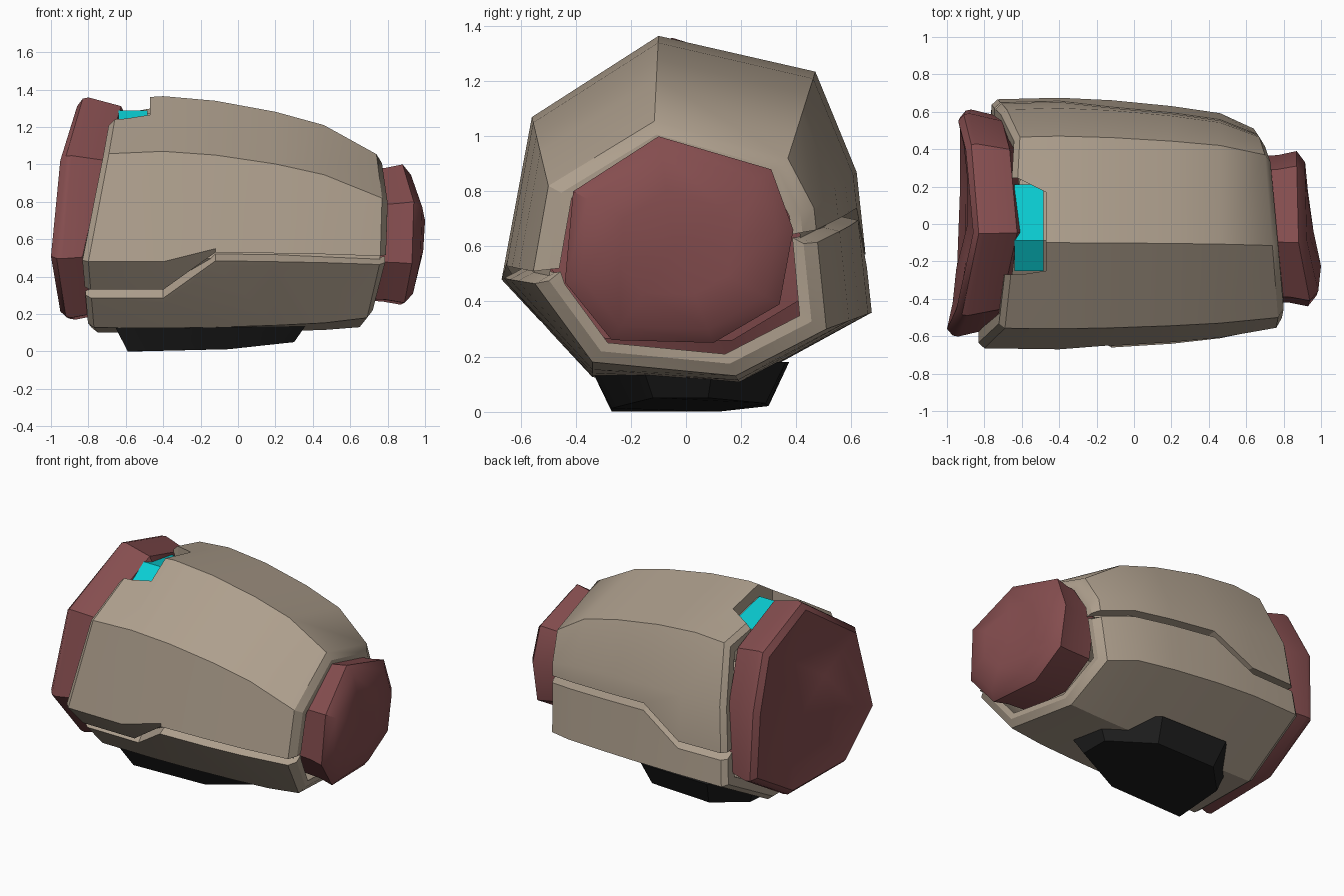
import bpy, bmesh
from mathutils import Vector

if "Cube" in bpy.data.objects:
    bpy.data.objects.remove(bpy.data.objects["Cube"])

def mat(name, c):
    m = bpy.data.materials.new(name)
    m.diffuse_color = (*c, 1)
    m.use_nodes = True
    m.node_tree.nodes["Principled BSDF"].inputs["Base Color"].default_value = m.diffuse_color
    return m

TAN = mat("tan", (0.42, 0.345, 0.265))
RED = mat("dull_red", (0.235, 0.075, 0.078))
BLACK = mat("black", (0.013, 0.013, 0.013))
CYAN = mat("cyan", (0.003, 0.62, 0.66))

def make(name, verts, faces, m, angle=0.52):
    me = bpy.data.meshes.new(name)
    me.from_pydata([tuple(v) for v in verts], [], faces)
    bm = bmesh.new()
    bm.from_mesh(me)
    bmesh.ops.recalc_face_normals(bm, faces=bm.faces)
    bm.to_mesh(me)
    bm.free()
    o = bpy.data.objects.new(name, me)
    bpy.context.collection.objects.link(o)
    me.materials.append(m)
    if angle:
        bpy.ops.object.select_all(action='DESELECT')
        o.select_set(True)
        bpy.context.view_layer.objects.active = o
        bpy.ops.object.shade_smooth_by_angle(angle=angle)
    return o

def bridge(rings):
    """Quads joining closed rings of equal length."""
    n = len(rings[0])
    verts = [v for r in rings for v in r]
    faces = [(k*n+i, k*n+(i+1) % n, (k+1)*n+(i+1) % n, (k+1)*n+i)
             for k in range(len(rings)-1) for i in range(n)]
    return verts, faces

# Eight corners (y, z): front low, front high, top, back high, back, back low, bottom back, bottom front
FULL = [(-.67, .48), (-.56, 1.07), (-.10, 1.365), (.47, 1.235),
        (.62, .87), (.675, .36), (.2, .10), (-.34, .125)]
RIM = [(-.56, .48), (-.50, .82), (-.115, 1.055), (.37, .92),
       (.465, .74), (.51, .30), (.18, .13), (-.34, .18)]
LEFT_X = [-.82, -.71, -.66, -.63, -.70, -.75, -.77, -.79]
RIGHT_X = [.76, .77, .74, .70, .67, .64, .65, .69]

def station(x, t):
    xs = x if isinstance(x, list) else [x]*8
    c = [Vector((xs[i], *(Vector(FULL[i]).lerp(Vector(RIM[i]), t)))) for i in range(8)]
    return c, Vector((0, .66)).lerp(Vector((-.03, .57)), t)

def scaled(p, axis, s, dx=0):
    return Vector((p.x+dx, axis.x+(p.y-axis.x)*s, axis.y+(p.z-axis.y)*s))

def at_z(a, b, z):
    return a.lerp(b, (z-a.z)/(b.z-a.z))

def front_at(c, z):
    return at_z(c[7], c[0], z) if z < c[0].z else at_z(c[0], c[1], z)

# x, taper, front seam height, back seam height, outer scale, inner scale, x shift
ROWS = [(LEFT_X, .05, .33, .57, .955, .86, -.012),
        (LEFT_X, .05, .33, .57, 1, .86, .02),
        (-.40, 0, .33, .57, 1, .86, 0),
        (-.12, .08, .53, .74, 1, .86, 0),
        (.20, .27, .525, .72, 1, .86, 0),
        (.46, .5, .52, .70, 1, .86, 0),
        (RIGHT_X, 1, .51, .66, 1, .86, 0),
        (RIGHT_X, 1, .51, .66, .90, .82, .03)]

def shell(name, upper):
    rings = []
    for x, t, sf, sb, so, si, dx in ROWS:
        c, ax = station(x, t)
        if upper:
            pts = [front_at(c, sf), front_at(c, max(c[0].z, sf+.02)), *c[1:5], at_z(c[5], c[4], sb)]
            lift = 0
        else:
            pts = [front_at(c, sf-.045), front_at(c, min(c[0].z, sf-.07)), c[7], c[6], c[5],
                   at_z(c[5], c[4], sb-.045)]
            lift = .025
        inner = [scaled(p, ax, si, dx) for p in pts]
        inner[0].z += lift
        inner[-1].z += lift
        rings.append([scaled(p, ax, so, dx) for p in pts] + inner[::-1])
    v, f = bridge(rings)
    n = len(rings[0])
    for b in (0, (len(rings)-1)*n):
        f += [(b+i, b+i+1, b+n-2-i, b+n-1-i) for i in range(n//2-1)]
    return make(name, v, f, TAN)

upper = shell("upper_shell", True)
shell("lower_shell", False)

# Notch through the top of the upper shell at its wide end
plan = [(-1.0, -.27), (-.60, -.27), (-.47, -.25), (-.47, .17), (-.62, .245), (-1.0, .245)]
v, f = bridge([[(x, y, z) for x, y in plan] for z in (.95, 1.6)])
cutter = make("notch_cutter", v, f + [tuple(range(6)), tuple(range(6, 12))], TAN, 0)
cutter.hide_render = True
cutter.hide_set(True)
cut = upper.modifiers.new("notch", 'BOOLEAN')
cut.operation, cut.solver, cut.object = 'DIFFERENCE', 'EXACT', cutter
bpy.context.view_layer.objects.active = upper
bpy.ops.object.modifier_apply(modifier=cut.name)
bpy.data.objects.remove(cutter)

# Inner core that closes the seam grooves and the notch floor
rings = []
for x, t, s in [(LEFT_X, .05, .88), (-.40, 0, .88), (-.12, .08, .90),
                (.46, .5, .90), (RIGHT_X, 1, .88)]:
    c, ax = station(x, t)
    rings.append([scaled(p, ax, s, .03 if x is LEFT_X else 0) for p in c])
v, f = bridge(rings)
make("inner_core", v, f, TAN)

# Glowing strip on the notch floor
rings = []
for x in (-.64, -.485):
    c, ax = station(x, 0)
    c = [scaled(p, ax, .89) for p in c]
    low = c[1].lerp(c[2], (-.25-c[1].y)/(c[2].y-c[1].y))
    high = c[2].lerp(c[3], (.21-c[2].y)/(c[3].y-c[2].y))
    rings.append([low, c[2], high])
make("light_strip", rings[0]+rings[1], [(0, 1, 4, 3), (1, 2, 5, 4)], CYAN)

def capped(name, corners, steps, axis, tip):
    """Eight-sided ring body closed by a smooth cap."""
    ax = Vector(axis)
    rings = [[scaled(Vector(c), ax, s, dx) for c in corners] for s, dx in steps]
    v, f = bridge(rings)
    v.append(Vector((tip, *axis)))
    b = len(v)-9
    f += [(b+i, b+(i+1) % 8, len(v)-1) for i in range(8)]
    return make(name, v, f, RED, 0.65)

# Wide end collar with a shallow dish
COLLAR = [(-1.0, -.59, .50), (-.95, -.48, 1.04), (-.86, -.05, 1.345), (-.90, .42, 1.20),
          (-.94, .58, .87), (-.93, .60, .42), (-.93, .2, .18), (-.95, -.36, .19)]
capped("end_collar", COLLAR, [(.84, .27), (.95, .235), (1.02, .06), (1.01, .03), (.95, 0),
                              (.72, .03), (.40, .05)], (0, .68), -.89)

# Narrow end plug with a soft dome
PLUG = [(.93, -.44, .47), (.94, -.41, .80), (.88, -.10, 1.0), (.87, .31, .88),
        (.87, .39, .66), (.87, .34, .39), (.87, .10, .25), (.89, -.27, .26)]
capped("end_plug", PLUG, [(.93, -.25), (.95, -.10), (1, 0), (.86, .045), (.5, .06)],
       (-.04, .60), .96)

# Black pad under the body
PAD = [(-.59, -.27, 0), (-.56, .12, 0), (-.38, .30, .02), (.05, .29, .03),
       (.30, .08, .05), (.30, -.12, .05), (-.05, -.27, .012)]
top = [(-.12+(x+.12)*1.15, y*1.25, .18 if y > 0 else .14) for x, y, z in PAD]
v, f = bridge([PAD, top])
make("belly_pad", v, f + [tuple(range(7)), tuple(range(7, 14))], BLACK)
